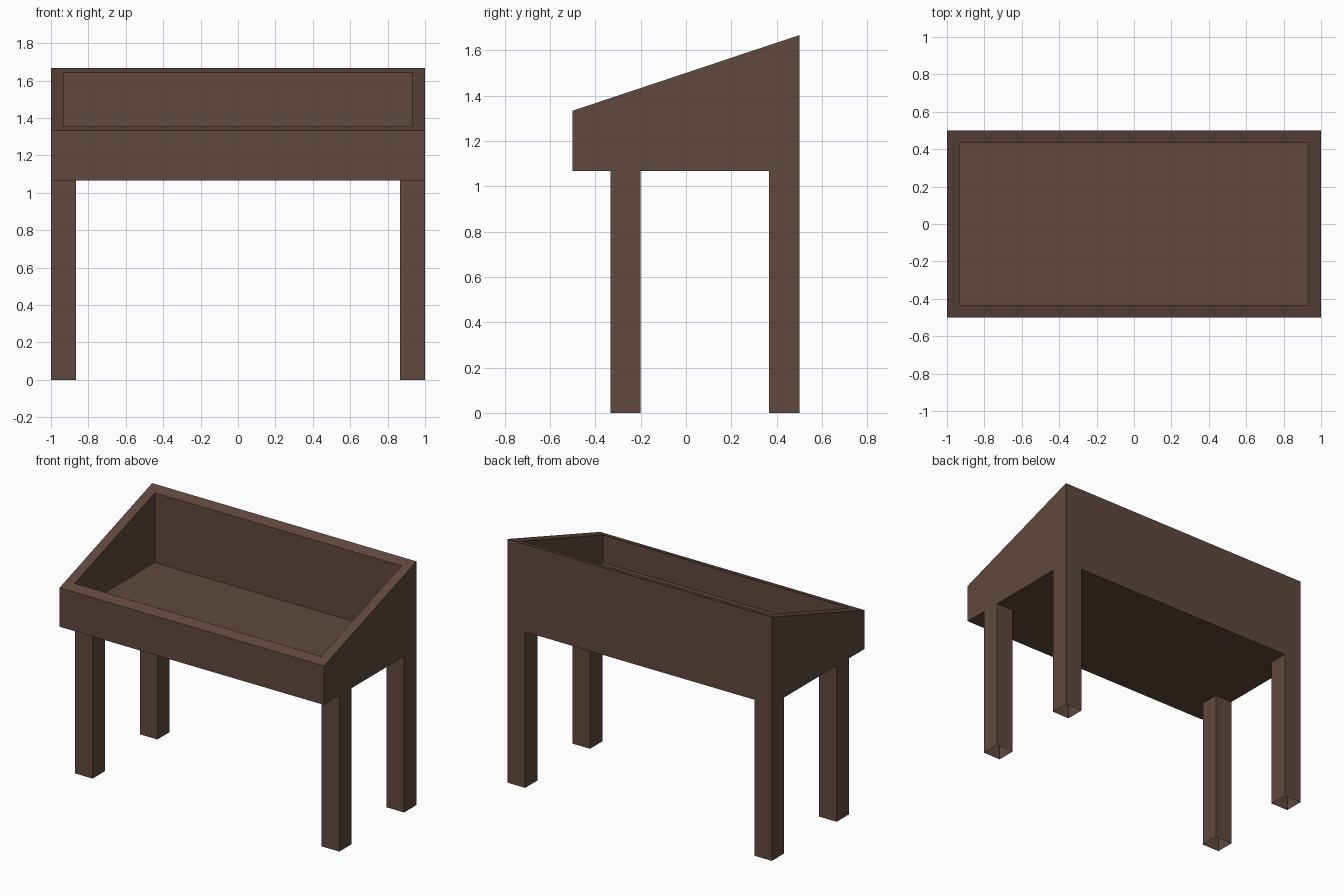
import bpy, bmesh
from math import copysign

cube = bpy.data.objects.get("Cube")
if cube:
    bpy.data.objects.remove(cube, do_unlink=True)

HALF_X, HALF_Y = 1.0, 0.5
UNDERSIDE, FLOOR = 1.067, 1.167
WALL, LEG = 0.067, 0.133

# One brown wood colour
wood = bpy.data.materials.new("dark_brown_wood")
wood.use_nodes = True
brown = (0.115, 0.066, 0.049, 1)
wood.diffuse_color = brown
wood.node_tree.nodes["Principled BSDF"].inputs["Base Color"].default_value = brown


def rim_height(y):
    return 1.5 + y / 3


def finish(bm, name):
    bm.normal_update()
    mesh = bpy.data.meshes.new(name)
    bm.to_mesh(mesh)
    bm.free()
    mesh.materials.append(wood)
    obj = bpy.data.objects.new(name, mesh)
    bpy.context.collection.objects.link(obj)
    return obj


# Planter box: block with a sloping top, hollowed down to a flat floor
bm = bmesh.new()
bmesh.ops.create_cube(bm, size=2)
for v in bm.verts:
    v.co.x *= HALF_X
    v.co.y *= HALF_Y
    v.co.z = rim_height(v.co.y) if v.co.z > 0 else UNDERSIDE
bm.normal_update()
top = max(bm.faces, key=lambda f: f.normal.z)
bmesh.ops.inset_individual(bm, faces=[top], thickness=WALL)
for v in top.verts:
    v.co.x = copysign(HALF_X - WALL, v.co.x)
    v.co.y = copysign(HALF_Y - WALL, v.co.y)
    v.co.z = rim_height(v.co.y)
floor = bmesh.ops.extrude_discrete_faces(bm, faces=[top])["faces"][0]
for v in floor.verts:
    v.co.z = FLOOR
finish(bm, "planter_box")


# Legs: hollow square tubes, open at the foot
def add_leg(name, x, y):
    bm = bmesh.new()
    bmesh.ops.create_cube(bm, size=1)
    for v in bm.verts:
        v.co.x = x + v.co.x * LEG
        v.co.y = y + v.co.y * LEG
        v.co.z = UNDERSIDE if v.co.z > 0 else 0
    bm.normal_update()
    ends = [f for f in bm.faces if abs(f.normal.z) > 0.5]
    bmesh.ops.delete(bm, geom=ends, context="FACES_ONLY")
    finish(bm, name)


for side, sign in (("left", 1), ("right", -1)):
    x = sign * (HALF_X - LEG / 2)
    add_leg("front_leg_" + side, x, -0.267)
    add_leg("back_leg_" + side, x, HALF_Y - LEG / 2)
